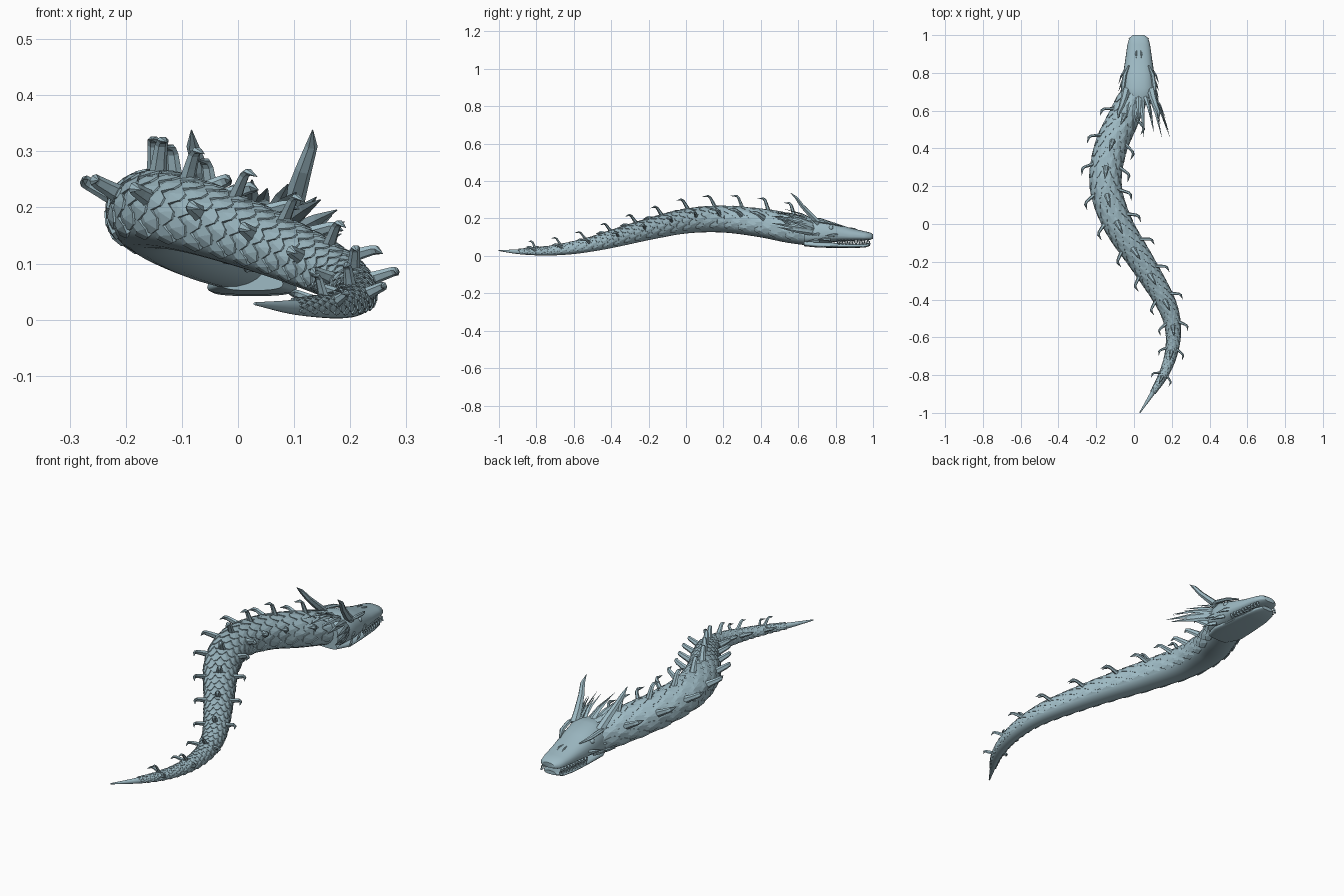
import bpy
import bmesh
from math import sin, cos, pi, radians, copysign
from mathutils import Vector

cube = bpy.data.objects.get("Cube")
if cube:
    bpy.data.objects.remove(cube)

skin = bpy.data.materials.new("pale_teal_skin")
skin.use_nodes = True
COLOUR = (0.34, 0.49, 0.55, 1)
skin.diffuse_color = COLOUR
skin.node_tree.nodes["Principled BSDF"].inputs["Base Color"].default_value = COLOUR

Z = Vector((0, 0, 1))
HEAD_X = 0.025


def finish(name, bm, smooth=None):
    """Turn a bmesh into a named, coloured object."""
    bmesh.ops.recalc_face_normals(bm, faces=bm.faces)
    mesh = bpy.data.meshes.new(name)
    bm.to_mesh(mesh)
    bm.free()
    mesh.materials.append(skin)
    obj = bpy.data.objects.new(name, mesh)
    bpy.context.collection.objects.link(obj)
    if smooth:
        bpy.ops.object.select_all(action='DESELECT')
        obj.select_set(True)
        bpy.context.view_layer.objects.active = obj
        bpy.ops.object.shade_smooth_by_angle(angle=radians(smooth))
    return obj


def loft(bm, rings):
    """Skin a list of point rings and cap both ends."""
    rows = [[bm.verts.new(p) for p in ring] for ring in rings]
    n = len(rows[0])
    for a, b in zip(rows, rows[1:]):
        for i in range(n):
            bm.faces.new((a[i], a[(i + 1) % n], b[(i + 1) % n], b[i]))
    bm.faces.new(rows[0])
    bm.faces.new(rows[-1])


def spike(bm, path, widths, side, flat=0.7, sides=5):
    """Tapered faceted spike along a path."""
    rings = []
    for i, (p, w) in enumerate(zip(path, widths)):
        d = (path[min(i + 1, len(path) - 1)] - path[max(i - 1, 0)]).normalized()
        s = (side - d * side.dot(d)).normalized()
        u = d.cross(s)
        rings.append([p + s * w * cos(2 * pi * k / sides) + u * w * flat * sin(2 * pi * k / sides)
                      for k in range(sides)])
    loft(bm, rings)


# Body stations: y, x, top, bottom, half width
STATIONS = [
    (-1.0, .03, .031, .026, .003), (-.9, .095, .035, .01, .012),
    (-.8, .155, .043, .003, .022), (-.7, .193, .055, .003, .029),
    (-.6, .208, .075, .010, .035), (-.5, .198, .1, .024, .042),
    (-.4, .16, .132, .042, .05), (-.2, .04, .195, .085, .062),
    (0, -.085, .247, .12, .073), (.2, -.15, .263, .125, .079),
    (.4, -.125, .247, .1, .081), (.55, -.06, .223, .07, .078),
    (.7, .01, .192, .05, .072)]


def station(y):
    """Smoothly interpolated x, top, bottom and half width at y."""
    last = len(STATIONS) - 1
    i = max(k for k in range(last) if STATIONS[k][0] <= max(y, -1) or k == 0)
    p1, p2 = STATIONS[i], STATIONS[i + 1]
    p0, p3 = STATIONS[max(i - 1, 0)], STATIONS[min(i + 2, last)]
    h = p2[0] - p1[0]
    t = (y - p1[0]) / h
    out = []
    for k in range(1, 5):
        m1 = (p2[k] - p0[k]) / (p2[0] - p0[0]) * h
        m2 = (p3[k] - p1[k]) / (p3[0] - p1[0]) * h
        out.append((2*t**3 - 3*t*t + 1) * p1[k] + (t**3 - 2*t*t + t) * m1
                   + (3*t*t - 2*t**3) * p2[k] + (t**3 - t*t) * m2)
    return out


def frame(y):
    """Centre, forward, side, up, half width and half height."""
    def centre(v):
        x, top, low, w = station(v)
        return Vector((x, v, (top + low) / 2))
    x, top, low, w = station(y)
    fwd = (centre(min(y + .01, .7)) - centre(max(y - .01, -1))).normalized()
    side = fwd.cross(Z).normalized()
    return centre(y), fwd, side, side.cross(fwd), max(w, .002), max((top - low) / 2, .002)


def skin_point(y, a, lift=0):
    """Point on the body at angle a from the top of the back."""
    c, f, s, u, w, h = frame(y)
    up = cos(a)
    if up < 0:
        up = -abs(up) ** 0.8
    return c + s * sin(a) * (w + lift) + u * up * (h + lift)


# Body
bm = bmesh.new()
loft(bm, [[skin_point(-1 + 1.7 * i / 70, 2 * pi * k / 24) for k in range(24)] for i in range(71)])
finish("body", bm, 40)

# Overlapping back scales
bm = bmesh.new()
OUTLINE = [(-.75, -.2), (-.75, .2), (-.2, .52), (.6, .4), (.6, -.4), (-.2, -.52)]
y, row = -.88, 0
STEP = radians(32)
while y < .66:
    w, fwd = station(y)[3], frame(y)[1]
    length = max(w * .72, .02) * fwd.y
    count = 7 if row % 2 else 8
    for j in range(count):
        a = (j - (count - 1) / 2) * STEP
        thick = .003 + .045 * w

        def at(ds, da, lift):
            return bm.verts.new(skin_point(max(-1, min(.7, y + ds * length)), a + da * STEP, lift))
        top = [at(ds, da, thick * (.55 - .7 * ds)) for ds, da in OUTLINE]
        low = [at(ds, da, -.004) for ds, da in OUTLINE]
        mid = at(0, 0, thick)
        for k in range(6):
            n = (k + 1) % 6
            bm.faces.new((top[k], top[n], mid))
            bm.faces.new((top[k], low[k], low[n], top[n]))
    y += length * .85
    row += 1
finish("back_scales", bm)


# Hooked spines along the back and both flanks
def spine_row(name, angle, shift):
    bm = bmesh.new()
    for i in range(11):
        y = -.82 + .137 * i + shift
        c, f, s, u, w, h = frame(y)
        n = (s * sin(angle) + u * cos(angle)).normalized()
        base = skin_point(y, angle)
        k = .5 + .5 * w / .08
        path = [base + (n * o - f * b) * k
                for o, b in ((-.01, -.012), (.025, .005), (.05, .018), (.059, .03), (.056, .062))]
        spike(bm, path, [v * k for v in (.018, .014, .012, .011, .001)], f.cross(n), .6, 6)
    finish(name, bm)


spine_row("back_spines", 0, .01)
spine_row("left_flank_spines", radians(64), .02)
spine_row("right_flank_spines", radians(-64), .02)


# Skull and jaw, lofted from y, half width, top, bottom
def head_part(name, sections, power):
    bm = bmesh.new()
    rings = []
    for y, w, top, low in sections:
        wide = low + (top - low) * .35
        ring = []
        for k in range(24):
            t = 2 * pi * k / 24
            px, pz = (copysign(abs(v) ** power, v) for v in (sin(t), cos(t)))
            ring.append((HEAD_X + w * px, y, wide + pz * (top - wide if pz > 0 else wide - low)))
        rings.append(ring)
    loft(bm, rings)
    finish(name, bm, 40)


head_part("skull", [
    (.63, .06, .188, .065), (.66, .083, .2, .064), (.72, .092, .202, .066),
    (.8, .082, .175, .075), (.88, .07, .149, .08), (.95, .06, .133, .083),
    (.985, .05, .125, .086), (1.0, .03, .115, .092)], .8)
head_part("lower_jaw", [
    (.63, .055, .085, .052), (.7, .08, .078, .045), (.8, .072, .07, .042),
    (.9, .063, .064, .042), (.96, .052, .066, .045), (.985, .03, .071, .054)], .75)

# Teeth along both lips
bm = bmesh.new()
for sx in (-1, 1):
    for i in range(10):
        y = .81 + .018 * i
        x = HEAD_X + sx * (.07 - .13 * (y - .81))
        for z, tip, dy in ((.086, .066, 0), (.06, .082, .009)):
            spike(bm, [Vector((x, y + dy, z)), Vector((x, y + dy, tip))],
                  (.006, .001), Vector((1, 0, 0)), 1, 4)
finish("teeth", bm)

# Paired horns, brows, eyes, nostrils and cheek spikes
for sx, label in ((1, "left"), (-1, "right")):
    def place(x, y, z):
        return Vector((HEAD_X + sx * x, y, z))
    side = Vector((1, 0, 0))

    bm = bmesh.new()
    spike(bm, [place(.066, .71, .175), place(.077, .665, .22), place(.092, .62, .268),
               place(.106, .59, .31), place(.108, .558, .338)],
          (.022, .019, .015, .011, .001), side, .8, 6)
    finish(label + "_horn", bm)

    bm = bmesh.new()
    spike(bm, [place(.052, .84, .158), place(.074, .79, .172), place(.083, .73, .182),
               place(.088, .68, .185)], (.004, .011, .012, .002), side, .7, 6)
    finish(label + "_brow", bm)

    bm = bmesh.new()
    bmesh.ops.create_uvsphere(bm, u_segments=12, v_segments=8, radius=.013)
    bmesh.ops.translate(bm, verts=bm.verts, vec=place(.071, .775, .15))
    finish(label + "_eye", bm, 60)

    bm = bmesh.new()
    spike(bm, [place(.012, .92, .138), place(.014, .9, .147), place(.010, .875, .15)],
          (.002, .005, .002), side, .7, 6)
    finish(label + "_nostril", bm)

    bm = bmesh.new()
    for y, z in ((.81, .11), (.77, .09), (.73, .115), (.71, .08)):
        spike(bm, [place(.075, y, z), place(.092, y - .025, z), place(.106, y - .065, z - .003)],
              (.012, .009, .001), Z, .6, 5)
    finish(label + "_cheek_spikes", bm)

# Fan of long spikes behind the head
bm = bmesh.new()
for layer, count in ((0, 12), (1, 9)):
    for i in range(count):
        a = radians(-105 + 210 * i / (count - 1))
        out = Vector((sin(a), 0, cos(a)))
        reach = .46 + .07 * layer + .03 * (i % 2)
        root = Vector((HEAD_X + .078 * sin(a), .685, .135 + .055 * cos(a)))
        tip = Vector((HEAD_X + (.165 - .02 * layer) * sin(a), reach, .17 + (.065 + .015 * layer) * cos(a)))
        middle = root.lerp(tip, .45) + out * .008
        spike(bm, [root, middle, tip], (.015, .011, .001), out.cross(Vector((0, 1, 0))), .4, 4)
finish("neck_frill", bm)
